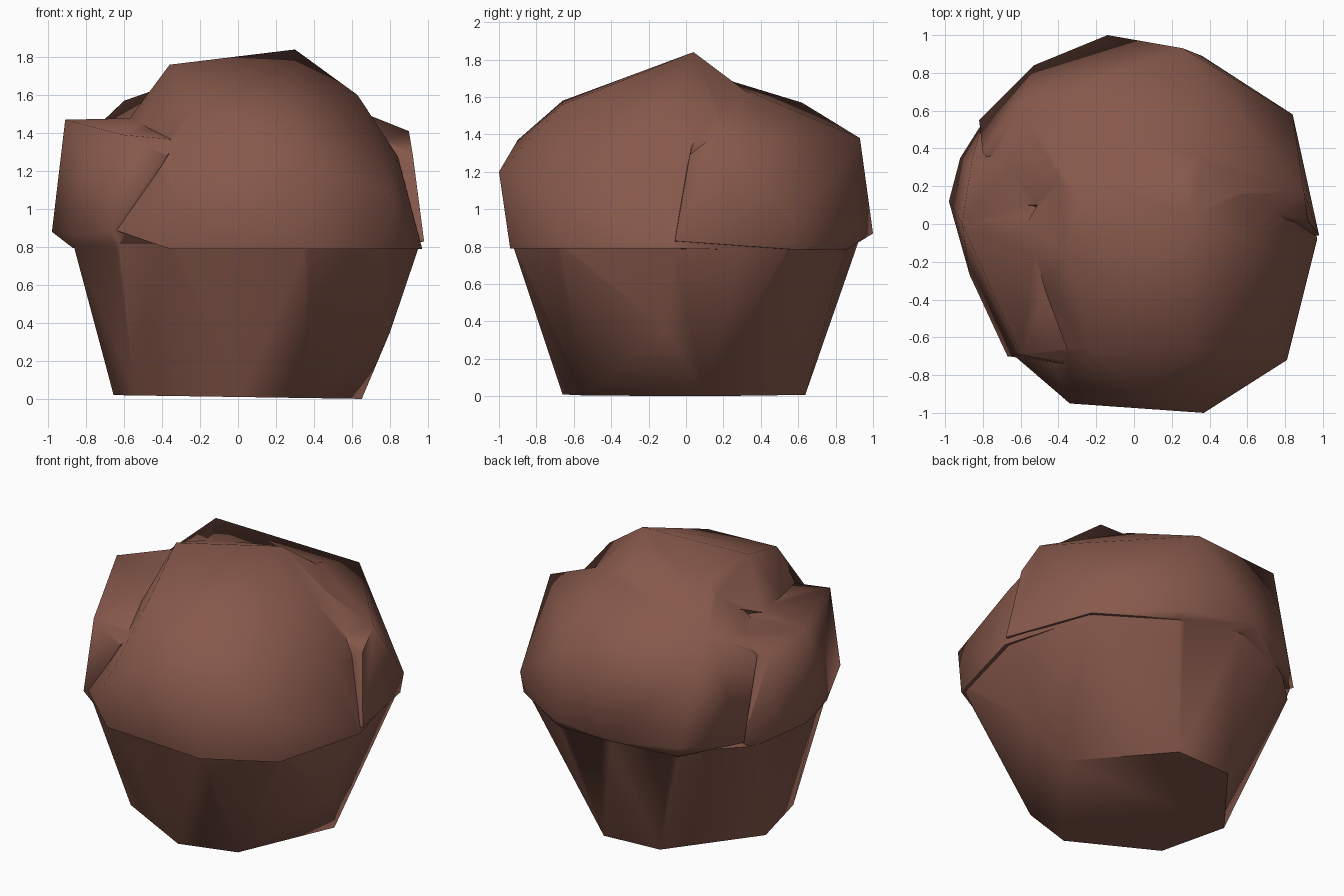
import bpy, bmesh, math

if "Cube" in bpy.data.objects:
    bpy.data.objects.remove(bpy.data.objects["Cube"])

brown = bpy.data.materials.new("chocolate brown")
brown.diffuse_color = (0.245, 0.100, 0.072, 1)
brown.use_nodes = True
brown.node_tree.nodes["Principled BSDF"].inputs["Base Color"].default_value = brown.diffuse_color


def lump(name, points):
    """Low-poly lump: the convex hull of a few corner points."""
    bm = bmesh.new()
    for p in points:
        bm.verts.new(p)
    bmesh.ops.convex_hull(bm, input=bm.verts[:])
    loose = [v for v in bm.verts if not v.link_faces]
    bmesh.ops.delete(bm, geom=loose, context='VERTS')
    bmesh.ops.recalc_face_normals(bm, faces=bm.faces[:])
    me = bpy.data.meshes.new(name)
    bm.to_mesh(me)
    bm.free()
    me.materials.append(brown)
    ob = bpy.data.objects.new(name, me)
    bpy.context.collection.objects.link(ob)
    return ob


# tapered cup: uneven base, two belly points, uneven rim
base = [(0.66 * math.cos(math.radians(a)), 0.66 * math.sin(math.radians(a)),
         0.01 - 0.01 * math.cos(math.radians(a)))
        for a in (9, 75, 111, 173, 215, 271, 305)]
rim = [(.96, -.07), (.79, -.70), (.36, -.93), (-.34, -.88), (-.64, -.66), (-.87, -.15),
       (-.83, .48), (-.50, .80), (-.08, .92), (.36, .86), (.82, .56)]
cup = lump("muffin", base + [(x, y, .82) for x, y in rim]
           + [(.80, -.1, .35), (.25, -.72, .32)])

# high dome over the centre and front right
dome = lump("front_dome", [
    (.30, .04, 1.84), (-.36, -.15, 1.76), (-.22, -.66, 1.58), (.30, -.66, 1.56),
    (.63, -.08, 1.60), (.84, -.20, 1.28), (.81, -.72, 1.08), (.37, -1.0, 1.2),
    (.05, -.90, 1.37), (-.34, -.95, 1.10), (-.64, -.70, .88), (-.36, -.89, .79),
    (.37, -.94, .79), (.80, -.70, .79), (.97, -.08, .79), (.37, .36, 1.60),
    (.86, .28, 1.22), (.84, .50, .90), (.80, .54, .78),
    (-.57, 0, 1.48), (-.40, .30, 1.60)])

# lower lump on the left
left = lump("left_lobe", [
    (-.91, 0, 1.47), (-.60, -.69, 1.39), (-.27, -.65, 1.36), (-.50, 0, 1.48),
    (-.38, -.74, 1.28), (-.98, .12, .88), (-.87, -.27, .86), (-.67, -.70, .88),
    (-.92, .35, .90), (-.86, .33, 1.38), (-.60, .40, 1.46), (-.80, .54, .86),
    (-.87, -.1, .795), (-.63, -.66, .795), (-.81, .46, .795), (-.3, .2, .795)])

# broad lump round the back and right, rising to the dome
back = lump("back_lobe", [
    (-.60, .62, 1.57), (.26, .93, 1.38), (-.14, 1.0, .87), (-.53, .84, .86),
    (.36, .89, .84), (-.82, .55, .87), (.35, .36, 1.62), (-.26, .10, 1.69),
    (.15, .16, 1.71), (-.80, .38, 1.38), (-.57, .10, 1.47),
    (.90, .17, 1.41), (.92, .02, 1.29), (.84, .58, .92), (.98, -.06, .83),
    (.82, .57, .785), (-.50, .80, .785), (.36, .86, .785), (.2, -.1, .785)])

# fuse the lumps into one skin, then shade smooth between the creases
bpy.context.view_layer.objects.active = cup
cup.select_set(True)
for part in (dome, left, back):
    mod = cup.modifiers.new("fuse", 'BOOLEAN')
    mod.operation = 'UNION'
    mod.solver = 'EXACT'
    mod.object = part
    bpy.ops.object.modifier_apply(modifier=mod.name)
    bpy.data.objects.remove(part)

bm = bmesh.new()
bm.from_mesh(cup.data)
bmesh.ops.remove_doubles(bm, verts=bm.verts[:], dist=0.012)
bmesh.ops.recalc_face_normals(bm, faces=bm.faces[:])
for f in bm.faces:
    f.material_index = 0
bm.to_mesh(cup.data)
bm.free()
bpy.ops.object.shade_smooth_by_angle(angle=math.radians(60))
